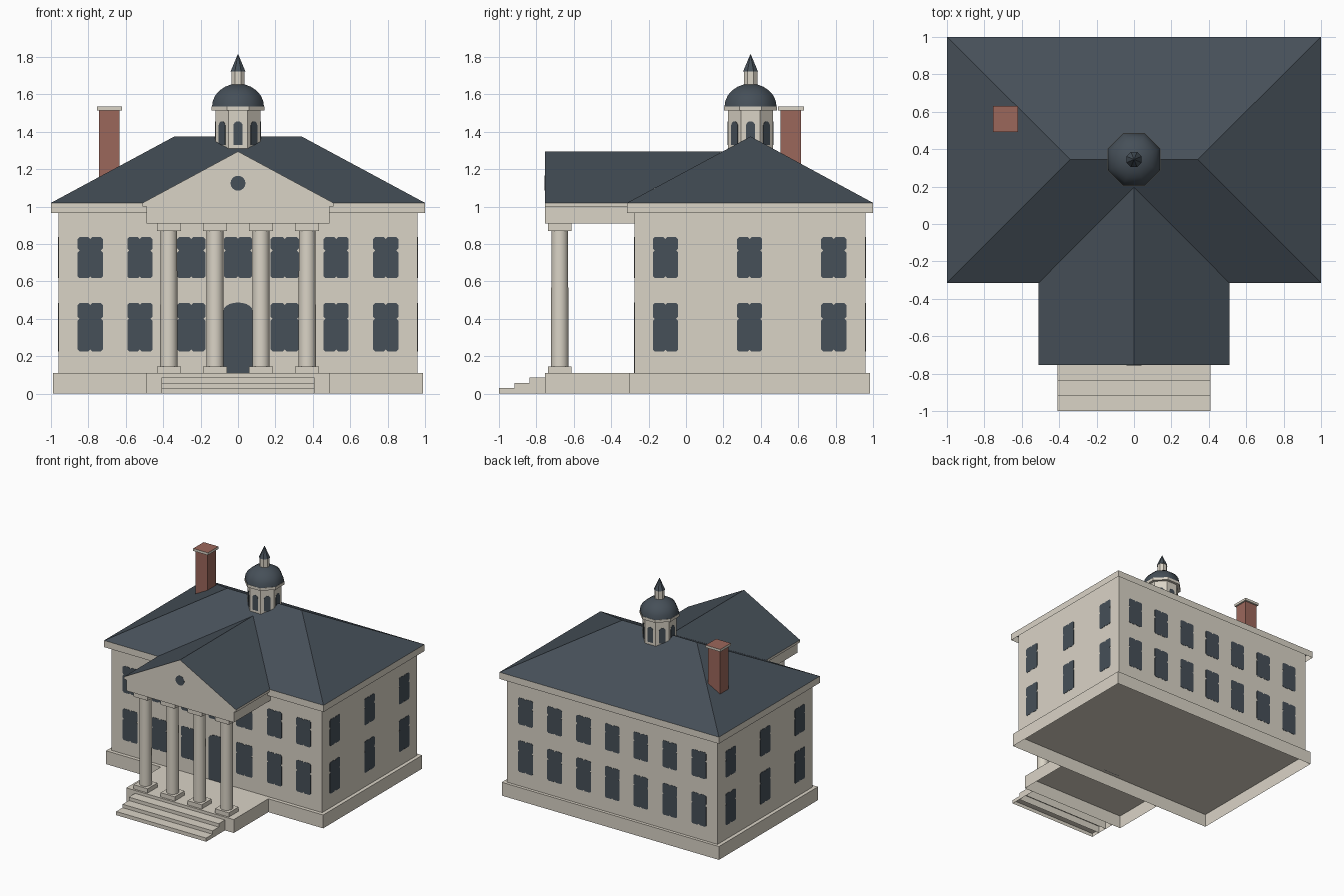
import bpy, bmesh, math
from mathutils import Matrix, Vector

if "Cube" in bpy.data.objects:
    bpy.data.objects.remove(bpy.data.objects["Cube"])


def material(name, rgb):
    m = bpy.data.materials.new(name)
    m.diffuse_color = (*rgb, 1)
    m.use_nodes = True
    m.node_tree.nodes["Principled BSDF"].inputs["Base Color"].default_value = m.diffuse_color
    return m


CREAM = material("cream stone", (0.70, 0.655, 0.565))
SLATE = material("blue grey slate", (0.061, 0.079, 0.098))
BRICK = material("red brick", (0.33, 0.135, 0.105))


def finish(name, bm, *mats, recalc=True):
    if recalc:
        bmesh.ops.recalc_face_normals(bm, faces=bm.faces)
    mesh = bpy.data.meshes.new(name)
    bm.to_mesh(mesh)
    bm.free()
    for m in mats:
        mesh.materials.append(m)
    ob = bpy.data.objects.new(name, mesh)
    bpy.context.collection.objects.link(ob)
    return ob


def box(name, x0, x1, y0, y1, z0, z1, mat, drop=lambda n: False):
    """Box; faces whose normal passes drop are left open."""
    bm = bmesh.new()
    m = Matrix.Translation(((x0 + x1) / 2, (y0 + y1) / 2, (z0 + z1) / 2))
    bmesh.ops.create_cube(bm, size=1, matrix=m @ Matrix.Diagonal((x1 - x0, y1 - y0, z1 - z0, 1)))
    bm.normal_update()
    bmesh.ops.delete(bm, geom=[f for f in bm.faces if drop(f.normal)], context='FACES')
    return finish(name, bm, mat, recalc=False)


def open_bottom(n):
    return n.z < -.5


def lathe(name, profile, center, sides, mat, smooth=False):
    """Stack of rings from (radius, z) points, with a flat side to the front."""
    bm = bmesh.new()
    rings = []
    for r, z in profile:
        rings.append([bm.verts.new((center[0] + r * math.cos((i + .5) * math.tau / sides),
                                    center[1] + r * math.sin((i + .5) * math.tau / sides), z))
                      for i in range(sides)])
    for a, b in zip(rings, rings[1:]):
        for i in range(sides):
            j = (i + 1) % sides
            bm.faces.new((a[i], a[j], b[j], b[i]))
    bm.faces.new(rings[0])
    bm.faces.new(rings[-1])
    ob = finish(name, bm, mat)
    if smooth:
        for p in ob.data.polygons:
            p.use_smooth = abs(p.normal.z) < .999
    return ob


def plate(bm, outline, origin, angle, depth=0.002):
    """Thin plate on a wall; angle 0 faces the front, outline is (across, z)."""
    m = Matrix.Translation(origin) @ Matrix.Rotation(angle, 4, 'Z')
    front = [bm.verts.new(m @ Vector((u, -depth, z))) for u, z in outline]
    back = [bm.verts.new(m @ Vector((u, 0.002, z))) for u, z in outline]
    bm.faces.new(front)
    for i in range(len(front)):
        j = (i + 1) % len(front)
        bm.faces.new((front[i], back[i], back[j], front[j]))


def window(w, z0, zm, z1, c=.01):
    """Outline of four round cornered panes, notched where the panes meet."""
    half = [(0, z0 + c), (c, z0), (w - c, z0), (w, z0 + c), (w, zm - c), (w - c, zm),
            (w, zm + c), (w, z1 - c), (w - c, z1), (c, z1), (0, z1 - c)]
    return half + [(-u, z) for u, z in half[-2:0:-1]]


def arch(w, z0, spring, top, n=10):
    return [(-w, z0), (w, z0)] + [(w * math.cos(math.pi * i / n),
            spring + (top - spring) * math.sin(math.pi * i / n)) for i in range(n + 1)]


# Main block, hollow underneath
box("base", -.99, .99, -.305, .985, 0, .11, CREAM, open_bottom)
box("walls", -.96, .96, -.275, .96, .11, 1.015, CREAM, open_bottom)

# Cornice band around the eaves
box("cornice", -1, 1, -.315, 1, .965, 1.02, CREAM, lambda n: abs(n.z) > .5)

# Hip roof
bm = bmesh.new()
a, b, c, d = [bm.verts.new(p) for p in ((-1, -.315, 1.02), (1, -.315, 1.02), (1, 1, 1.02), (-1, 1, 1.02))]
l, r = bm.verts.new((-.34, .345, 1.375)), bm.verts.new((.34, .345, 1.375))
for f in ((a, b, r, l), (b, c, r), (c, d, l, r), (d, a, l), (d, c, b, a)):
    bm.faces.new(f)
finish("hip_roof", bm, SLATE)

# Portico entablature and pediment, running back to the roof valleys
bm = bmesh.new()
profile = [(-.49, .91), (.49, .91), (.49, 1.0), (.51, 1.0), (.51, 1.02),
           (0, 1.295), (-.51, 1.02), (-.51, 1.0), (-.49, 1.0)]
front = [bm.verts.new((x, -.755, z)) for x, z in profile]
back = [bm.verts.new((x, -.315 + (z - 1.02) / .538 if z > 1.015 else -.27, z)) for x, z in profile]
bm.faces.new(front)
for i in range(len(front)):
    j = (i + 1) % len(front)
    bm.faces.new((front[i], front[j], back[j], back[i]))
ob = finish("portico_gable", bm, CREAM, SLATE)
for p in ob.data.polygons:
    p.material_index = int(p.center.z > 1.05 and abs(p.normal.y) < .5)

bm = bmesh.new()
plate(bm, [(.04 * math.cos(i * math.tau / 16), 1.125 + .04 * math.sin(i * math.tau / 16))
           for i in range(16)], (0, -.755, 0), 0)
finish("round_window", bm, SLATE)

# Portico floor and steps, hollow underneath
box("portico_floor", -.49, .49, -.755, -.305, 0, .11, CREAM, open_bottom)
for i, (y0, y1, z) in enumerate(((-1, -.917, .03), (-.917, -.836, .058), (-.836, -.755, .086))):
    box(f"step_{i + 1}", -.41, .41, y0, y1, 0, z, CREAM, lambda n: n.z < -.5 or n.y > .5)

# Columns
for i, x in enumerate((-.37, -.123, .123, .37)):
    lathe(f"column_shaft_{i + 1}", [(.047, .145), (.045, .87)], (x, -.675), 24, CREAM, True)
    box(f"column_plinth_{i + 1}", x - .064, x + .064, -.739, -.611, .11, .145, CREAM)
    box(f"column_capital_{i + 1}", x - .064, x + .064, -.739, -.611, .87, .91, CREAM)

# Windows on all four walls, slightly wider inside the portico
bm = bmesh.new()
spots = [((x, -.275, 0), 0) for x in (-.79, -.525, -.25, 0, .25, .525, .79)]
spots += [((x, .96, 0), math.pi) for x in (-.79, -.525, -.26, 0, .26, .525, .79)]
for y in (-.11, .34, .79):
    spots += [((.96, y, 0), math.pi / 2), ((-.96, y, 0), -math.pi / 2)]
for origin, angle in spots:
    w = .075 if angle == 0 and abs(origin[0]) < .3 else .067
    plate(bm, window(w, .617, .765, .837), origin, angle)
    if angle or origin[0]:  # the door stands in the middle of the front
        plate(bm, window(w, .225, .40, .485), origin, angle)
finish("windows", bm, SLATE)

# Arched front door
bm = bmesh.new()
plate(bm, arch(.077, .11, .445, .487), (0, -.275, 0), 0)
finish("front_door", bm, SLATE)

# Cupola: octagonal drum, cornice, dome, lantern and spire
C = (0, .345)
k = 1 / math.cos(math.pi / 8)
lathe("cupola_drum", [(.12 * k, 1.25), (.12 * k, 1.515)], C, 8, CREAM)
lathe("cupola_cornice", [(.141 * k, 1.513), (.141 * k, 1.535)], C, 8, CREAM)
dome = [(.139 * k * math.cos(s), 1.535 + .122 * math.sin(s)) for s in (i * math.pi / 12 for i in range(6))]
lathe("cupola_dome", dome + [(.01, 1.657)], C, 8, SLATE, True)
lathe("lantern", [(.036 * k, 1.64), (.036 * k, 1.725)], C, 8, CREAM)
lathe("spire", [(.04 * k, 1.722), (.001, 1.815)], C, 8, SLATE)
bm = bmesh.new()
for i in range(8):
    ang = i * math.pi / 4
    plate(bm, arch(.025, 1.33, 1.43, 1.456, 8),
          (C[0] + .12 * math.sin(ang), C[1] - .12 * math.cos(ang), 0), ang)
finish("cupola_windows", bm, SLATE)

# Chimney with a stone rimmed cap
box("chimney", -.742, -.633, .506, .616, 1.1, 1.515, BRICK)
cap = box("chimney_cap", -.754, -.62, .493, .63, 1.515, 1.535, CREAM)
cap.data.materials.append(BRICK)
for p in cap.data.polygons:
    p.material_index = int(p.normal.z > .5)
